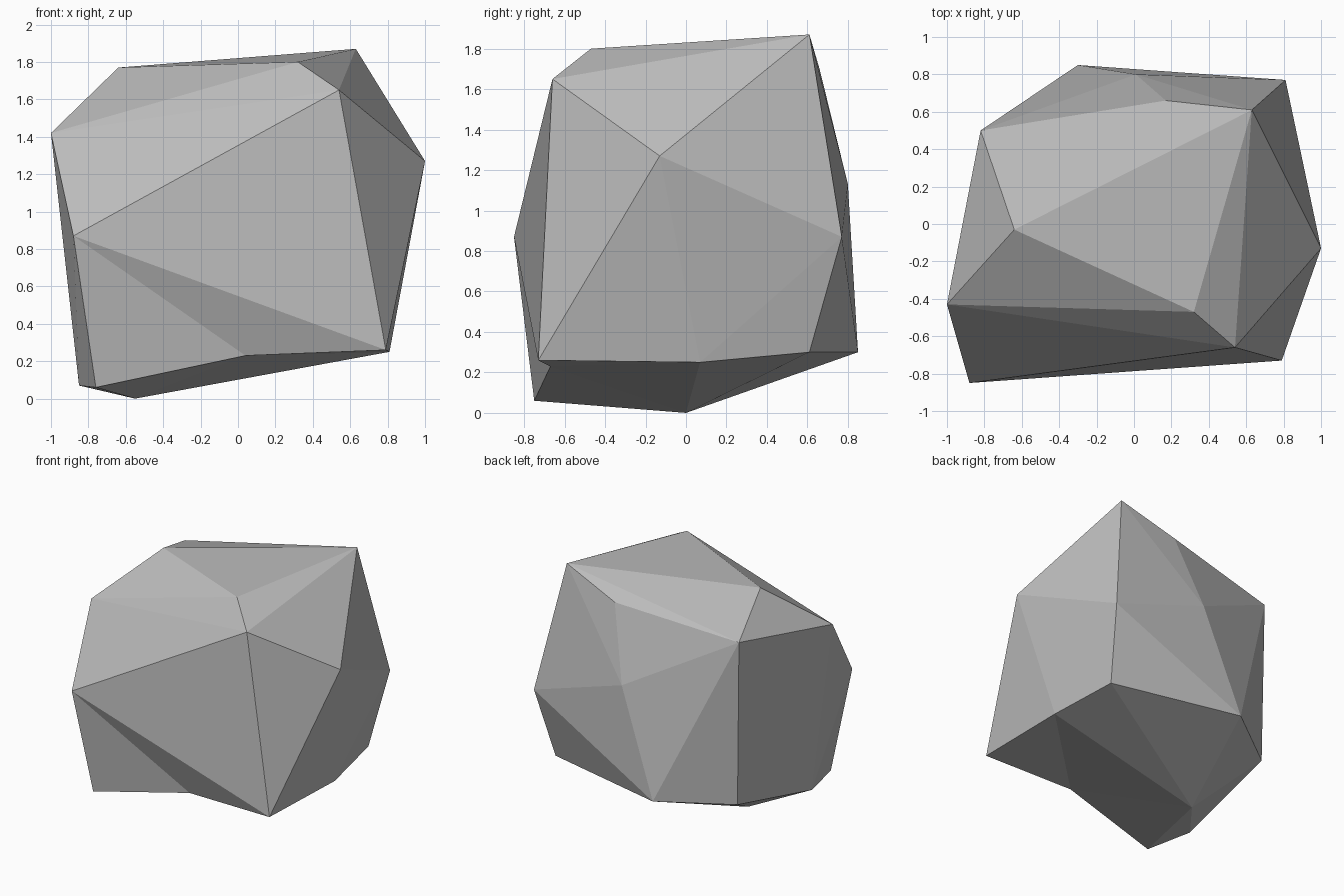
import bpy
import bmesh

default_cube = bpy.data.objects.get("Cube")
if default_cube:
    bpy.data.objects.remove(default_cube, do_unlink=True)

# Plain stone colour
stone = bpy.data.materials.new("stone_grey")
stone.use_nodes = True
grey = (0.5, 0.5, 0.5, 1)
stone.diffuse_color = grey
stone.node_tree.nodes["Principled BSDF"].inputs["Base Color"].default_value = grey

# Corners of the boulder, grouped by side
crown = {
    "crown_left": (-.64, -.03, 1.77),
    "crown_front": (.32, -.47, 1.8),
    "crown_peak": (.63, .61, 1.87),
    "crown_back": (.17, .66, 1.7),
    "brow_front": (.54, -.66, 1.65),
    "shoulder_front": (-1, -.43, 1.42),
    "shoulder_back": (-.82, .5, 1.58),
}
waist = {
    "waist_side": (1, -.13, 1.27),
    "waist_front": (-.88, -.85, .87),
    "waist_corner": (.81, .77, .87),
    "waist_back": (.01, .8, 1.13),
}
foot = {
    "foot_front_left": (.79, -.73, .26),
    "foot_side": (.81, .07, .25),
    "foot_back_left": (.73, .61, .3),
    "foot_back": (-.3, .85, .3),
    "foot_back_right": (-.8, .49, .27),
    "foot_edge": (-.85, -.38, .07),
    "foot_front_right": (-.76, -.75, .06),
    "foot_tip": (-.55, 0, 0),
}
undercut = (.04, -.67, .23)

# Wrap the corners in a faceted shell
bm = bmesh.new()
corner = {}
for group in (crown, waist, foot):
    for name, position in group.items():
        corner[name] = bm.verts.new(position)
bmesh.ops.convex_hull(bm, input=list(bm.verts))

# Open the lower front and fold it inwards to the undercut point
rim = {corner[name] for name in (
    "waist_front", "foot_front_right", "foot_front_left", "foot_side", "foot_tip")}
opened = [face for face in bm.faces if rim.issuperset(face.verts)]
bmesh.ops.delete(bm, geom=opened, context="FACES")
border = [edge for edge in bm.edges if edge.is_boundary]
dent = bm.verts.new(undercut)
for edge in border:
    bm.faces.new((*edge.verts, dent))
bmesh.ops.recalc_face_normals(bm, faces=list(bm.faces))

# Finished boulder with flat facets
mesh = bpy.data.meshes.new("boulder")
bm.to_mesh(mesh)
bm.free()
mesh.materials.append(stone)
boulder = bpy.data.objects.new("boulder", mesh)
bpy.context.collection.objects.link(boulder)
